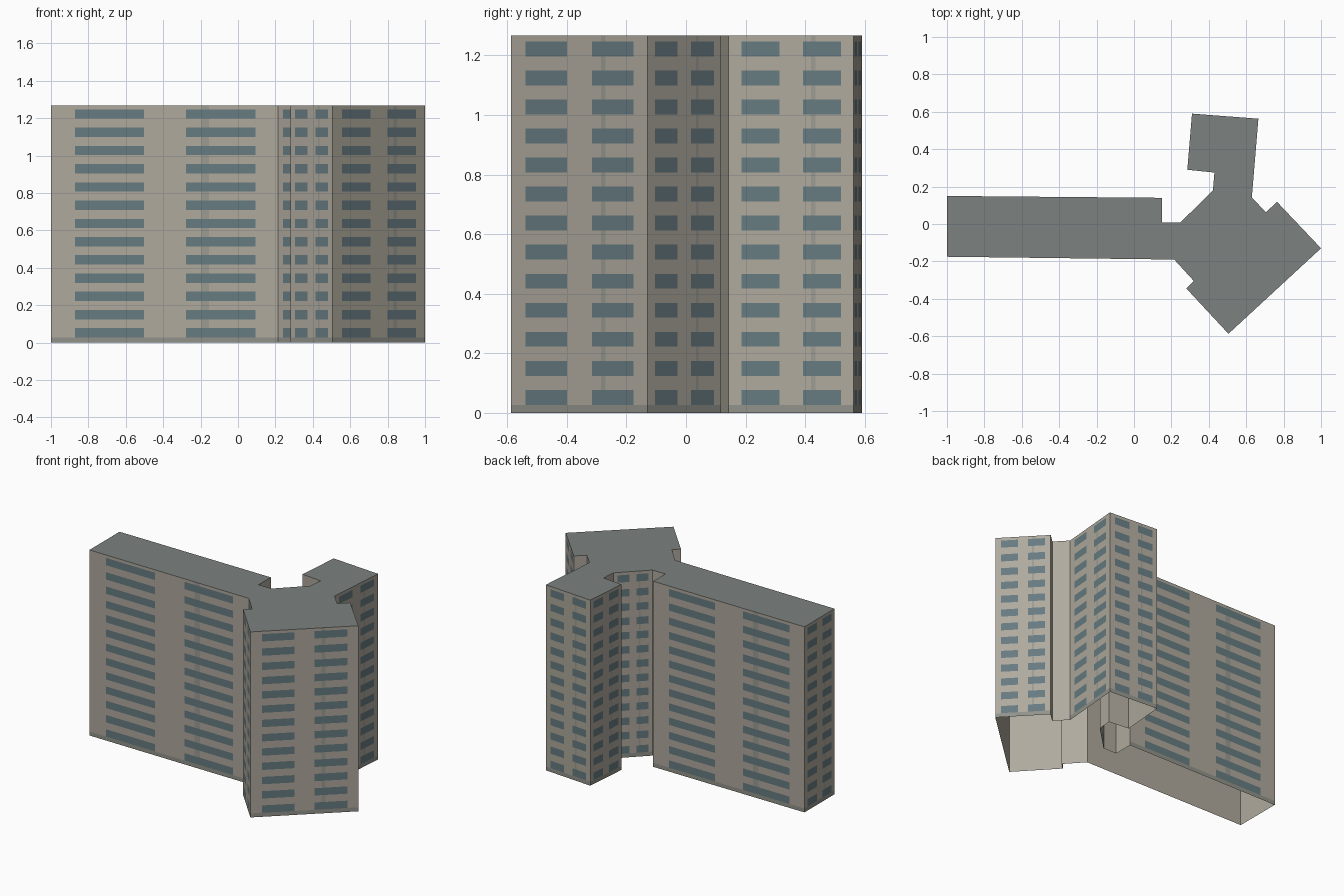
import bpy, bmesh
from mathutils import Vector

if "Cube" in bpy.data.objects:
    bpy.data.objects.remove(bpy.data.objects["Cube"])

H = 1.267        # building height
FLOORS = 13
PITCH = 0.0975
SILL = 0.027
WIN_H = 0.05

# Footprint, counter-clockwise seen from above
PLAN = [(-1, -0.175), (0.215, -0.19), (0.32, -0.305), (0.28, -0.345),
        (0.505, -0.587), (1, -0.13), (0.765, 0.118), (0.705, 0.063),
        (0.63, 0.142), (0.665, 0.563), (0.31, 0.59), (0.285, 0.29),
        (0.43, 0.275), (0.422, 0.18), (0.248, 0.008), (0.15, 0.008),
        (0.15, 0.14), (-1, 0.15)]
PLAN = [Vector(p) for p in PLAN]


def material(name, rgb):
    m = bpy.data.materials.new(name)
    m.diffuse_color = (*rgb, 1)
    m.use_nodes = True
    m.node_tree.nodes["Principled BSDF"].inputs["Base Color"].default_value = m.diffuse_color
    return m


WALL, GLASS, STREAK, BASE, ROOF = range(5)
MATS = [material("concrete", (0.43, 0.40, 0.34)),
        material("window_glass", (0.135, 0.20, 0.22)),
        material("weathered_streak", (0.33, 0.33, 0.295)),
        material("base_band", (0.29, 0.29, 0.26)),
        material("roof_grey", (0.20, 0.225, 0.215))]


def finish(bm, name, mats):
    me = bpy.data.meshes.new(name)
    bm.to_mesh(me)
    bm.free()
    for m in mats:
        me.materials.append(m)
    ob = bpy.data.objects.new(name, me)
    bpy.context.collection.objects.link(ob)
    return ob


# Height breaks: base band, then window / spandrel for each storey
levels = [(0, "base")]
for i in range(FLOORS):
    z = SILL + i * PITCH
    levels += [(z, "window"), (z + WIN_H, "spandrel")]
zs = [z for z, _ in levels] + [H]


def columns(length):
    """Break fractions and kind of each vertical strip along one wall."""
    if length < 0.155:
        return [(0, "plain")]
    if length < 0.2:
        return [(0, "blank"), (0.25, "bay"), (0.75, "blank")]
    return [(0, "blank"), (0.105, "bay"), (0.41, "blank"), (0.595, "bay"),
            (0.66, "streak"), (0.695, "bay"), (0.90, "blank")]


# Tower shell: one ring of strips, each split into storeys
bm = bmesh.new()
strips = []
for a, b in zip(PLAN, PLAN[1:] + PLAN[:1]):
    for u, kind in columns((b - a).length):
        p = a.lerp(b, u)
        strips.append((kind, [bm.verts.new((p.x, p.y, z)) for z in zs]))
for (kind, c0), (_, c1) in zip(strips, strips[1:] + strips[:1]):
    for k, (_, row) in enumerate(levels):
        f = bm.faces.new((c0[k], c1[k], c1[k + 1], c0[k + 1]))
        if row == "base" and kind != "plain":
            f.material_index = BASE
        elif row == "window" and kind in ("bay", "streak"):
            f.material_index = GLASS
        elif kind == "streak":
            f.material_index = STREAK
roof = bm.faces.new([c[-1] for _, c in strips])
roof.material_index = ROOF
finish(bm, "tower_shell", MATS)

# Plain inner lining, seen through the open underside
bm = bmesh.new()
n = len(PLAN)
ring = []
for i, p in enumerate(PLAN):
    d0 = (p - PLAN[i - 1]).normalized()
    d1 = (PLAN[(i + 1) % n] - p).normalized()
    n0, n1 = Vector((-d0.y, d0.x)), Vector((-d1.y, d1.x))
    q = p + (n0 + n1) * 0.002 / (1 + n0.dot(n1))
    ring.append([bm.verts.new((q.x, q.y, z)) for z in (0, H - 0.002)])
for a, b in zip(ring, ring[1:] + ring[:1]):
    bm.faces.new((b[0], a[0], a[1], b[1]))
finish(bm, "inner_lining", [MATS[WALL]])
